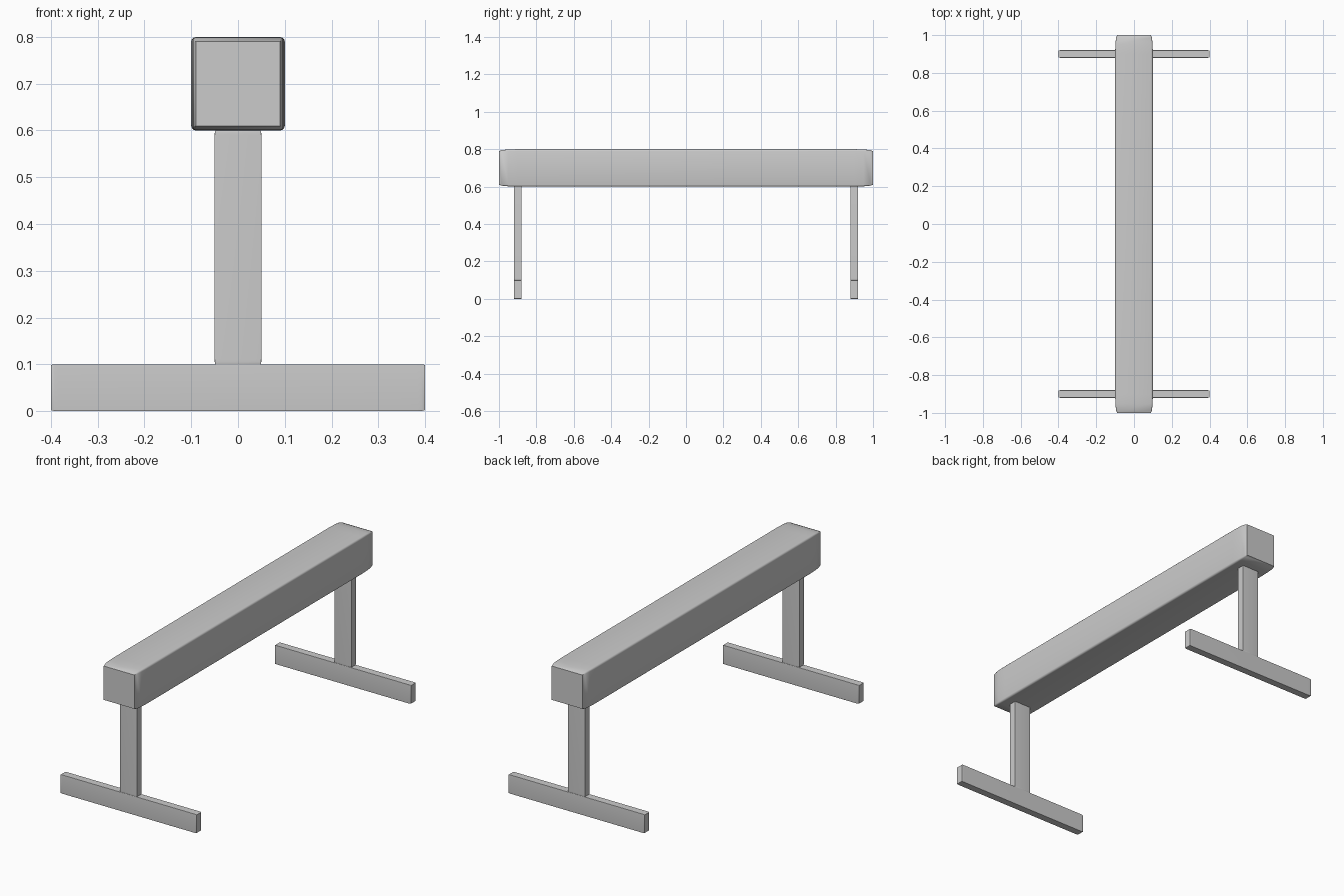
import bpy, bmesh, math
from mathutils import Vector

if "Cube" in bpy.data.objects:
    bpy.data.objects.remove(bpy.data.objects["Cube"])


def rounded_bar(name, size, centre, bevel):
    """Unit cube with rounded edges, stretched to size (the rounding stretches too)."""
    bm = bmesh.new()
    bmesh.ops.create_cube(bm, size=1)
    bmesh.ops.bevel(bm, geom=bm.edges[:], offset=bevel, segments=3,
                    profile=0.5, affect='EDGES')
    bmesh.ops.scale(bm, vec=Vector(size), verts=bm.verts)
    bmesh.ops.recalc_face_normals(bm, faces=bm.faces)
    mesh = bpy.data.meshes.new(name)
    bm.to_mesh(mesh)
    bm.free()
    ob = bpy.data.objects.new(name, mesh)
    ob.location = centre
    bpy.context.collection.objects.link(ob)
    bpy.ops.object.select_all(action='DESELECT')
    ob.select_set(True)
    bpy.context.view_layer.objects.active = ob
    bpy.ops.object.shade_smooth_by_angle(angle=math.radians(30))
    return ob


# Long padded beam
rounded_bar("beam", (0.2, 2.0, 0.2), (0, 0, 0.7), 0.05)

# A T-shaped stand near each end
for side, y in (("front", -0.9), ("back", 0.9)):
    rounded_bar(side + "_post", (0.1, 0.04, 0.5), (0, y, 0.35), 0.02)
    rounded_bar(side + "_foot", (0.8, 0.04, 0.1), (0, y, 0.05), 0.02)
